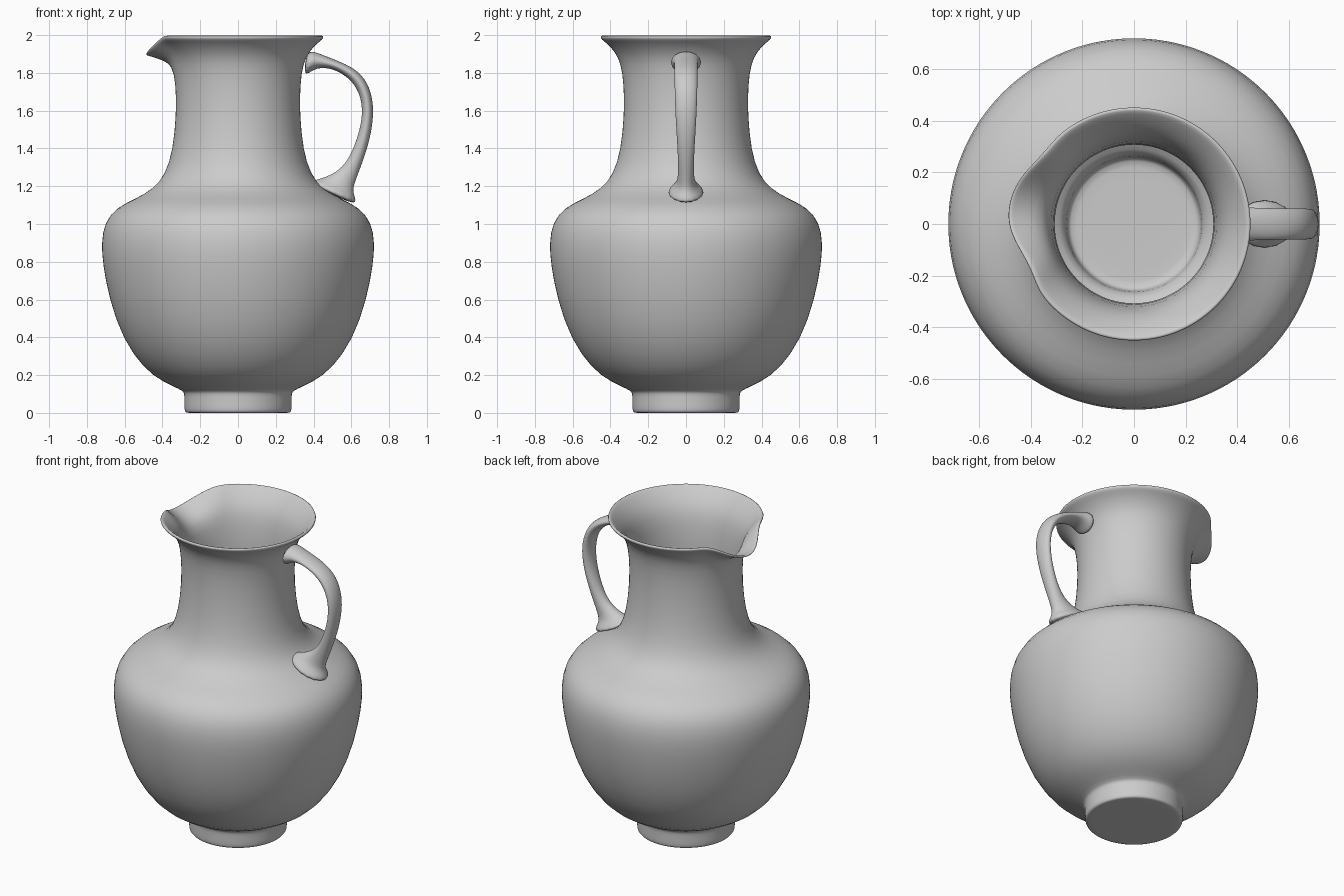
import bpy, bmesh, math

if "Cube" in bpy.data.objects:
    bpy.data.objects.remove(bpy.data.objects["Cube"])

clay = bpy.data.materials.new("grey_clay")
clay.use_nodes = True
GREY = (0.6, 0.6, 0.6, 1)
clay.diffuse_color = GREY
clay.node_tree.nodes["Principled BSDF"].inputs["Base Color"].default_value = GREY


def finish(name, bm, levels):
    """Turn a bmesh into a smooth, subdivided object."""
    bmesh.ops.recalc_face_normals(bm, faces=bm.faces)
    mesh = bpy.data.meshes.new(name)
    bm.to_mesh(mesh)
    bm.free()
    mesh.materials.append(clay)
    obj = bpy.data.objects.new(name, mesh)
    bpy.context.collection.objects.link(obj)
    mod = obj.modifiers.new("Smooth", 'SUBSURF')
    mod.levels = mod.render_levels = levels
    mesh.shade_smooth()
    return obj


def loft(bm, rings):
    """Skin consecutive closed rings and cap both ends."""
    loops = [[bm.verts.new(p) for p in ring] for ring in rings]
    n = len(loops[0])
    for a, b in zip(loops, loops[1:]):
        for i in range(n):
            j = (i + 1) % n
            bm.faces.new((a[i], a[j], b[j], b[i]))
    bm.faces.new(loops[0])
    bm.faces.new(loops[-1])


def bump(angle, centre, half):
    d = abs(angle - centre) / half
    return 0.5 + 0.5 * math.cos(math.pi * d) if d < 1 else 0


def spout(r, z, a):
    """Pull the rim out and down into a pouring lip."""
    w = min(max((z - 1.83) / 0.16, 0), 1)
    tip = math.radians(173)
    d = bump(a, tip, math.radians(36))
    pinch = bump(a, tip - 0.5, 0.35) * 0.4 + bump(a, tip + 0.45, 0.4)
    r += w * (0.038 * d - 0.018 * pinch)
    z -= w * 0.095 * d
    return (r * math.cos(a), r * math.sin(a), z)


# Jug wall: foot, belly, neck and rim outside, then back down inside
outside = [(0.24, 0), (0.272, 0), (0.282, 0.006), (0.284, 0.03), (0.284, 0.09),
           (0.286, 0.11), (0.305, 0.124), (0.40, 0.165), (0.50, 0.235),
           (0.61, 0.39), (0.682, 0.6), (0.717, 0.79), (0.724, 0.9),
           (0.708, 1.01), (0.64, 1.09), (0.54, 1.135), (0.45, 1.185),
           (0.385, 1.26), (0.345, 1.39), (0.327, 1.58), (0.329, 1.74),
           (0.345, 1.85), (0.375, 1.91), (0.42, 1.958), (0.448, 1.976),
           (0.454, 1.99), (0.446, 2.0)]
inside = [(0.432, 1.992), (0.39, 1.95), (0.345, 1.89), (0.318, 1.8),
          (0.303, 1.6), (0.315, 1.4), (0.345, 1.28), (0.41, 1.18),
          (0.53, 1.11), (0.62, 1.06), (0.68, 0.98), (0.695, 0.88),
          (0.655, 0.6), (0.585, 0.4), (0.47, 0.24), (0.31, 0.15),
          (0.265, 0.13), (0.26, 0.05), (0.25, 0.03), (0.2, 0.03)]
SIDES = 72
bm = bmesh.new()
loft(bm, [[spout(r, z, math.tau * i / SIDES) for i in range(SIDES)]
          for r, z in outside + inside])
finish("jug_body", bm, 1)

# Handle: each section runs from an inner to an outer point, with a half width
sections = [((0.345, 1.77), (0.36, 1.925), 0.10), ((0.40, 1.822), (0.42, 1.908), 0.068),
            ((0.47, 1.83), (0.50, 1.875), 0.063), ((0.55, 1.80), (0.59, 1.84), 0.062),
            ((0.62, 1.74), (0.675, 1.778), 0.062), ((0.657, 1.65), (0.718, 1.66), 0.06),
            ((0.656, 1.55), (0.716, 1.54), 0.055), ((0.63, 1.45), (0.692, 1.42), 0.048),
            ((0.585, 1.34), (0.65, 1.30), 0.042), ((0.52, 1.27), (0.615, 1.21), 0.043),
            ((0.42, 1.235), (0.607, 1.165), 0.06), ((0.355, 1.22), (0.65, 1.08), 0.13)]
STEPS = 16
rings = []
for (xi, zi), (xo, zo), half in sections:
    ring = []
    for k in range(STEPS):
        t = math.tau * k / STEPS
        f = 0.5 + 0.5 * math.cos(t)
        ring.append((xi + (xo - xi) * f, half * math.sin(t), zi + (zo - zi) * f))
    rings.append(ring)
bm = bmesh.new()
loft(bm, rings)
finish("handle", bm, 2)
